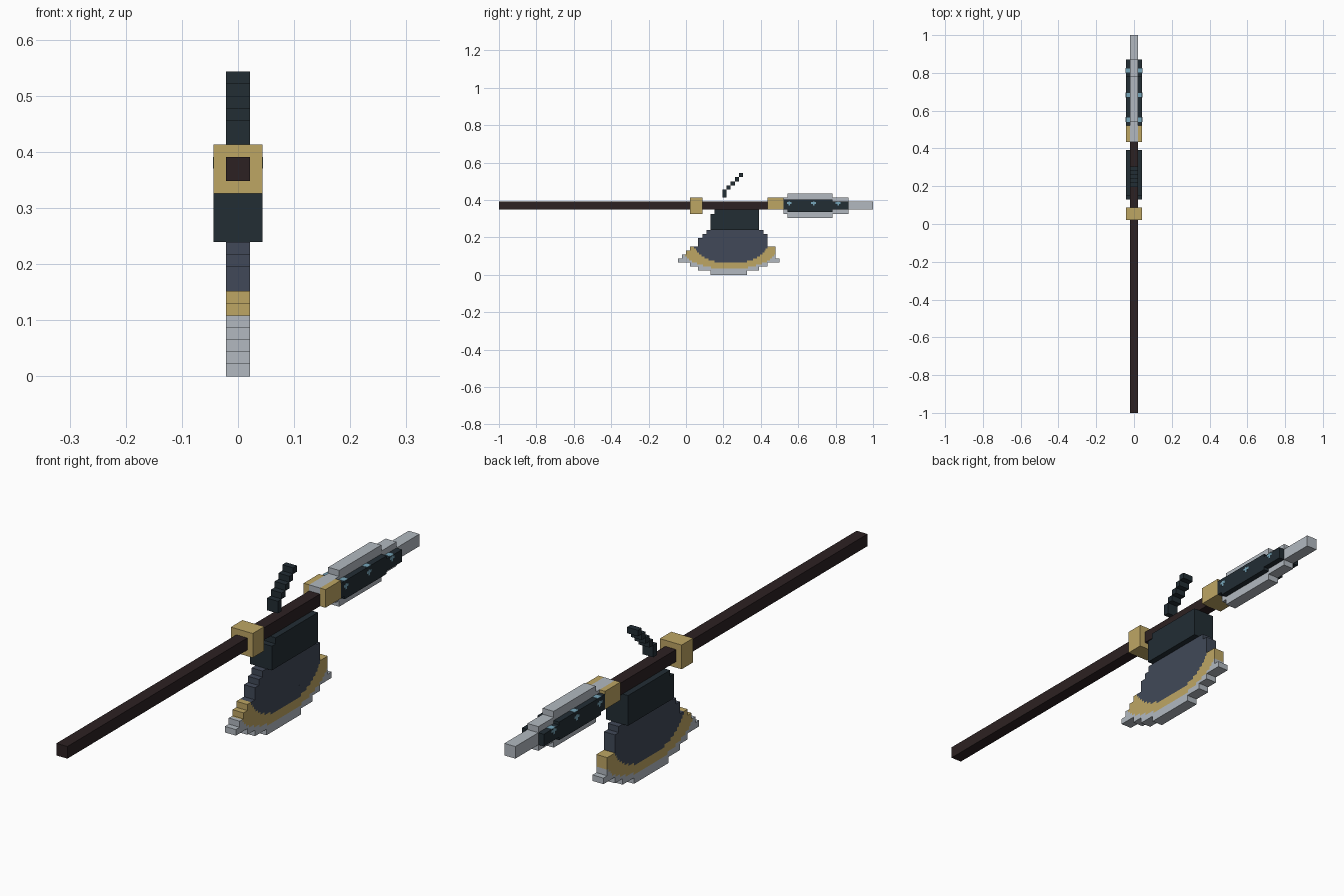
import bpy, bmesh
from mathutils import Matrix, Vector

V = 2 / 92  # one block of the model

cube = bpy.data.objects.get("Cube")
if cube:
    bpy.data.objects.remove(cube, do_unlink=True)


def material(name, r, g, b):
    linear = [((c / 255 + 0.055) / 1.055) ** 2.4 for c in (r, g, b)] + [1]
    m = bpy.data.materials.new(name)
    m.use_nodes = True
    m.diffuse_color = linear
    bsdf = m.node_tree.nodes["Principled BSDF"]
    bsdf.inputs["Base Color"].default_value = linear
    bsdf.inputs["Roughness"].default_value = 0.8
    return m


silver = material("silver", 178, 185, 192)
gold = material("gold", 190, 166, 100)
dark = material("dark_teal", 34, 45, 52)
brown = material("dark_brown", 44, 33, 34)
slate = material("slate", 65, 73, 88)
blue = material("pale_blue", 118, 165, 185)


def blocks(name, mat, boxes):
    """Boxes in block units: (x0, x1, y0, y1, z0, z1)."""
    bm = bmesh.new()
    for x0, x1, y0, y1, z0, z1 in boxes:
        size = Vector((x1 - x0, y1 - y0, z1 - z0)) * V
        mid = Vector((x0 + x1, y0 + y1, z0 + z1)) * V / 2
        bmesh.ops.create_cube(bm, size=1, matrix=Matrix.Translation(mid) @ Matrix.Diagonal((*size, 1)))
    mesh = bpy.data.meshes.new(name)
    bm.to_mesh(mesh)
    bm.free()
    mesh.materials.append(mat)
    obj = bpy.data.objects.new(name, mesh)
    bpy.context.collection.objects.link(obj)
    return obj


def both_sides(boxes):
    return boxes + [(-b[1], -b[0], *b[2:]) for b in boxes]


# Shaft and its collars
blocks("shaft", brown, [(-1, 1, -46, 20, 16, 18)])
blocks("shaft_collar", gold, [(-2, 2, 1, 4, 15, 19)])
blocks("spear_collar", gold, both_sides([(1, 2, 20, 24, 16, 19)])
       + [(-1, 1, 20, 24, 16, 18)])

# Spear head with stepped edges
blocks("spear_blade", silver, [(-1, 1, 20, 24, 18, 19), (-1, 1, 24, 25, 15, 19),
                               (-1, 1, 25, 36, 14, 20), (-1, 1, 36, 40, 15, 19),
                               (-1, 1, 40, 46, 16, 18)])
blocks("spear_side_panels", dark, both_sides([(1, 2, 24, 25, 16, 18.5), (1, 2, 25, 36, 15.5, 18.5),
                                              (1, 2, 36, 40, 16, 18)]))

# Small glowing marks on the panels
marks = []
for y, top in ((25.4, 18.5), (31.4, 18.5), (37.4, 18)):
    marks += [(2, 2.05, y - 0.6, y + 0.6, 17.45, 17.85),
              (2, 2.05, y - 0.2, y + 0.2, 17.05, 18),
              (1, 2, y - 0.5, y + 0.5, top, top + 0.05)]
blocks("panel_marks", blue, both_sides(marks))

# Axe mount under the shaft and the curled spike above it
blocks("axe_mount", dark, [(-2, 2, 6, 18, 11, 15), (-2, 2, 7, 18, 15, 16)])
blocks("curled_spike", dark, [(-1, 1, 9, 10, 19, 21)]
       + [(-1, 1, 9 + i, 10 + i, 20 + i, 21 + i) for i in range(1, 5)])

# Axe head: outer span, gold span and slate span for each half row
outer = [(6, 15), (3, 18), (1, 20), (-2, 23), (-1, 22), (0, 22), (1, 22),
         (3, 20), (3, 20), (4, 20), (5, 19)]
gold_half = {1.5: 4.5, 2: 6.5, 2.5: 8, 3: 9.2, 3.5: 10, 4: 10.5, 4.5: 11}
slate_half = {3: 4, 3.5: 5.5, 4: 6.5, 4.5: 7.2, 5: 7.8, 5.5: 8.3, 6: 8.6, 6.5: 9}
layers = {"edge": [], "band": [], "core": []}
for half_row in range(22):
    z = half_row / 2
    a, b = outer[half_row // 2]
    spans = []
    if z < 5:
        spans.append(("edge", a, b))
    if z >= 5 and z < 7:
        spans.append(("band", a, b))
    elif z in gold_half:
        spans.append(("band", 10.7 - gold_half[z], 10.7 + gold_half[z]))
    if z >= 7:
        spans.append(("core", a, b))
    elif z in slate_half:
        spans.append(("core", 11 - slate_half[z], 11 + slate_half[z]))
    # Each span gives way to the next one inside it
    for i, (key, lo, hi) in enumerate(spans):
        if i + 1 < len(spans):
            _, inner_lo, inner_hi = spans[i + 1]
            pieces = [(lo, inner_lo), (inner_hi, hi)]
        else:
            pieces = [(lo, hi)]
        layers[key] += [(-1, 1, p, q, z, z + 0.5) for p, q in pieces if q > p]
blocks("axe_edge", silver, layers["edge"])
blocks("axe_band", gold, layers["band"])
blocks("axe_core", slate, layers["core"])
